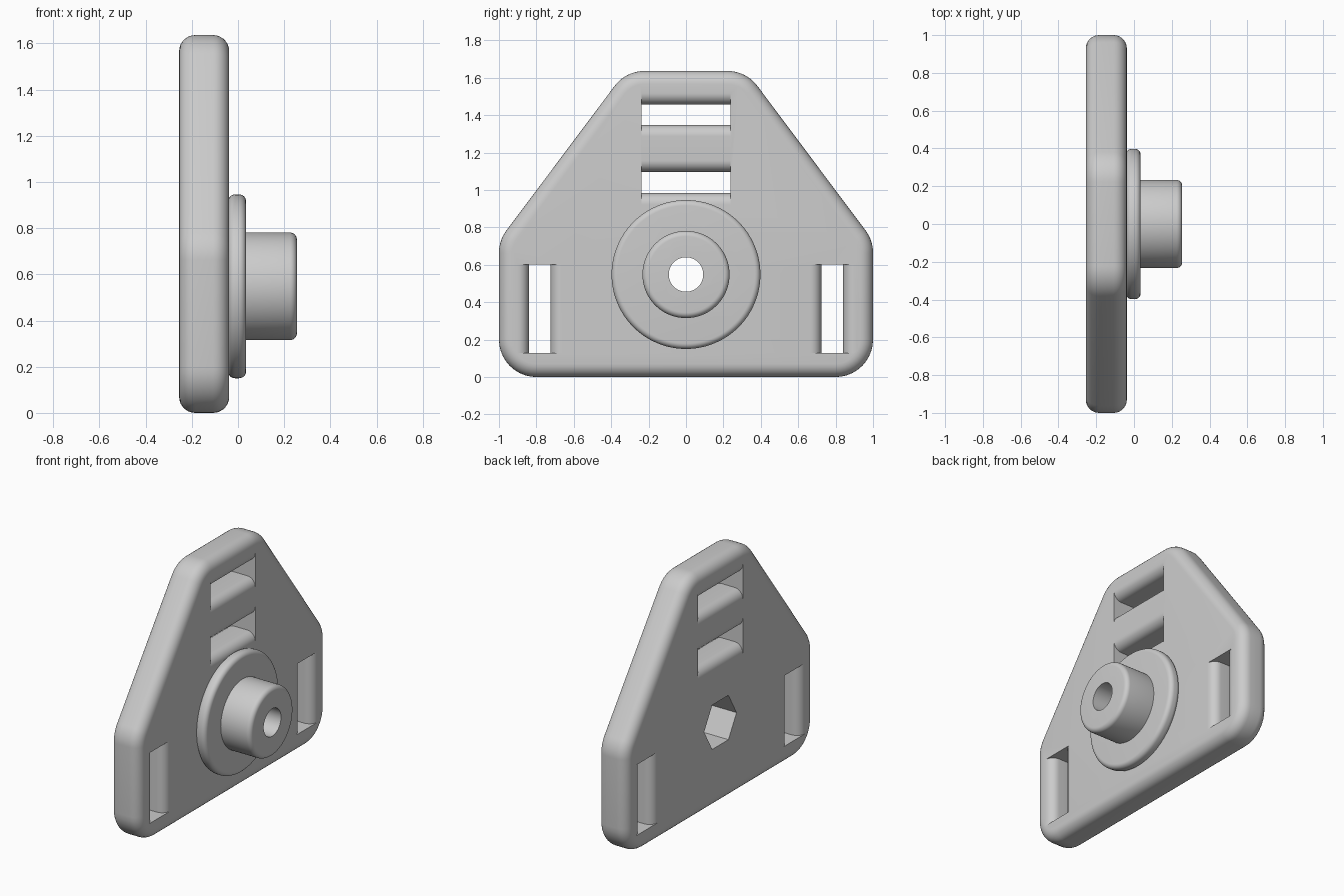
import bpy
import bmesh
from math import sin, cos, pi, radians
from mathutils import Vector

if "Cube" in bpy.data.objects:
    bpy.data.objects.remove(bpy.data.objects["Cube"])

BACK, FACE = -0.255, -0.038      # plate faces along x
HUB_Z = 0.548

grey = bpy.data.materials.new("light grey")
grey.use_nodes = True
grey.diffuse_color = (0.6, 0.6, 0.6, 1)
grey.node_tree.nodes["Principled BSDF"].inputs["Base Color"].default_value = grey.diffuse_color


def prism(name, points, direction):
    """Closed solid swept from a flat outline."""
    bm = bmesh.new()
    base = bm.faces.new([bm.verts.new(p) for p in points])
    swept = bmesh.ops.extrude_face_region(bm, geom=[base])["geom"]
    verts = [v for v in swept if isinstance(v, bmesh.types.BMVert)]
    bmesh.ops.translate(bm, verts=verts, vec=direction)
    # The sweep may keep or drop the base face, so close any open rim
    rim = [e for e in bm.edges if e.is_boundary]
    if rim:
        bmesh.ops.holes_fill(bm, edges=rim)
    bmesh.ops.recalc_face_normals(bm, faces=bm.faces)
    mesh = bpy.data.meshes.new(name)
    bm.to_mesh(mesh)
    bm.free()
    mesh.materials.append(grey)
    obj = bpy.data.objects.new(name, mesh)
    bpy.context.collection.objects.link(obj)
    return obj


def disc(name, radius, x0, x1, sides=96):
    ring = [(x0, radius * cos(2 * pi * i / sides), HUB_Z + radius * sin(2 * pi * i / sides))
            for i in range(sides)]
    return prism(name, ring, (x1 - x0, 0, 0))


def rounded(corners, radius, steps=10):
    """Replace each corner of a convex outline by an arc."""
    out = []
    for i, c in enumerate(corners):
        p = Vector(c)
        a = (Vector(corners[i - 1]) - p).normalized()
        b = (Vector(corners[(i + 1) % len(corners)]) - p).normalized()
        half = a.angle(b) / 2
        centre = p + (a + b).normalized() * radius / sin(half)
        along = radius * cos(half) / sin(half)
        start = (p + a * along - centre).normalized()
        end = (p + b * along - centre).normalized()
        out += [centre + start.slerp(end, k / steps) * radius for k in range(steps + 1)]
    return out


def slot_cutter(name, centre, half_width, half_length, upright, r=0.06):
    """Slot with flared long walls and flat ends."""
    side = [(BACK - 0.05, half_width + r)]
    for x, first in ((BACK + r, pi), (FACE - r, pi / 2)):
        for k in range(9):
            t = first - k * pi / 16
            side.append((x + r * cos(t), half_width + r - r * sin(t)))
    side.append((FACE + 0.05, half_width + r))
    outline = side + [(x, -w) for x, w in reversed(side)]
    y, z = centre
    if upright:
        return prism(name, [(x, y + w, z - half_length) for x, w in outline],
                     (0, 0, 2 * half_length))
    return prism(name, [(x, y - half_length, z + w) for x, w in outline],
                 (0, 2 * half_length, 0))


def bevel(obj, width):
    mod = obj.modifiers.new("rounded rim", "BEVEL")
    mod.width, mod.segments = width, 7
    mod.limit_method, mod.angle_limit = "ANGLE", radians(50)


def cut(obj, cutter):
    mod = obj.modifiers.new("cut", "BOOLEAN")
    mod.operation, mod.solver, mod.object = "DIFFERENCE", "EXACT", cutter


# Mounting plate
half = [(1, 0), (1, 0.73), (0.322, 1.636)]
corners = half + [(-y, z) for y, z in reversed(half)]
outline = rounded([(BACK, y, z) for y, z in corners], 0.2)
plate = prism("mounting_plate", outline, (FACE - BACK, 0, 0))
bevel(plate, 0.07)

# Hub: round flange and boss
flange = disc("hub_flange", 0.398, FACE - 0.005, 0.035)
bevel(flange, 0.03)
boss = disc("hub_boss", 0.233, 0.0, 0.255)
bevel(boss, 0.03)

# Strap slots
cutters = [
    slot_cutter("upper_slot_cutter", (0, 1.402), 0.055, 0.238, False),
    slot_cutter("lower_slot_cutter", (0, 1.04), 0.057, 0.238, False),
    slot_cutter("left_slot_cutter", (0.782, 0.365), 0.058, 0.237, True),
    slot_cutter("right_slot_cutter", (-0.782, 0.365), 0.058, 0.237, True),
]
for cutter in cutters:
    cut(plate, cutter)

# Hexagonal pocket behind, round bore through the boss
hexagon = disc("hex_pocket_cutter", 0.172, BACK - 0.1, 0.07, 6)
bore = disc("bore_cutter", 0.092, BACK - 0.1, 0.4, 48)
for obj in (plate, flange, boss):
    cut(obj, hexagon)
cut(boss, bore)

# Apply modifiers, then shade
for obj in (plate, flange, boss):
    bpy.ops.object.select_all(action="DESELECT")
    obj.select_set(True)
    bpy.context.view_layer.objects.active = obj
    for mod in list(obj.modifiers):
        bpy.ops.object.modifier_apply(modifier=mod.name)
    bpy.ops.object.shade_smooth_by_angle(angle=radians(35))

for cutter in cutters + [hexagon, bore]:
    bpy.data.objects.remove(cutter)
